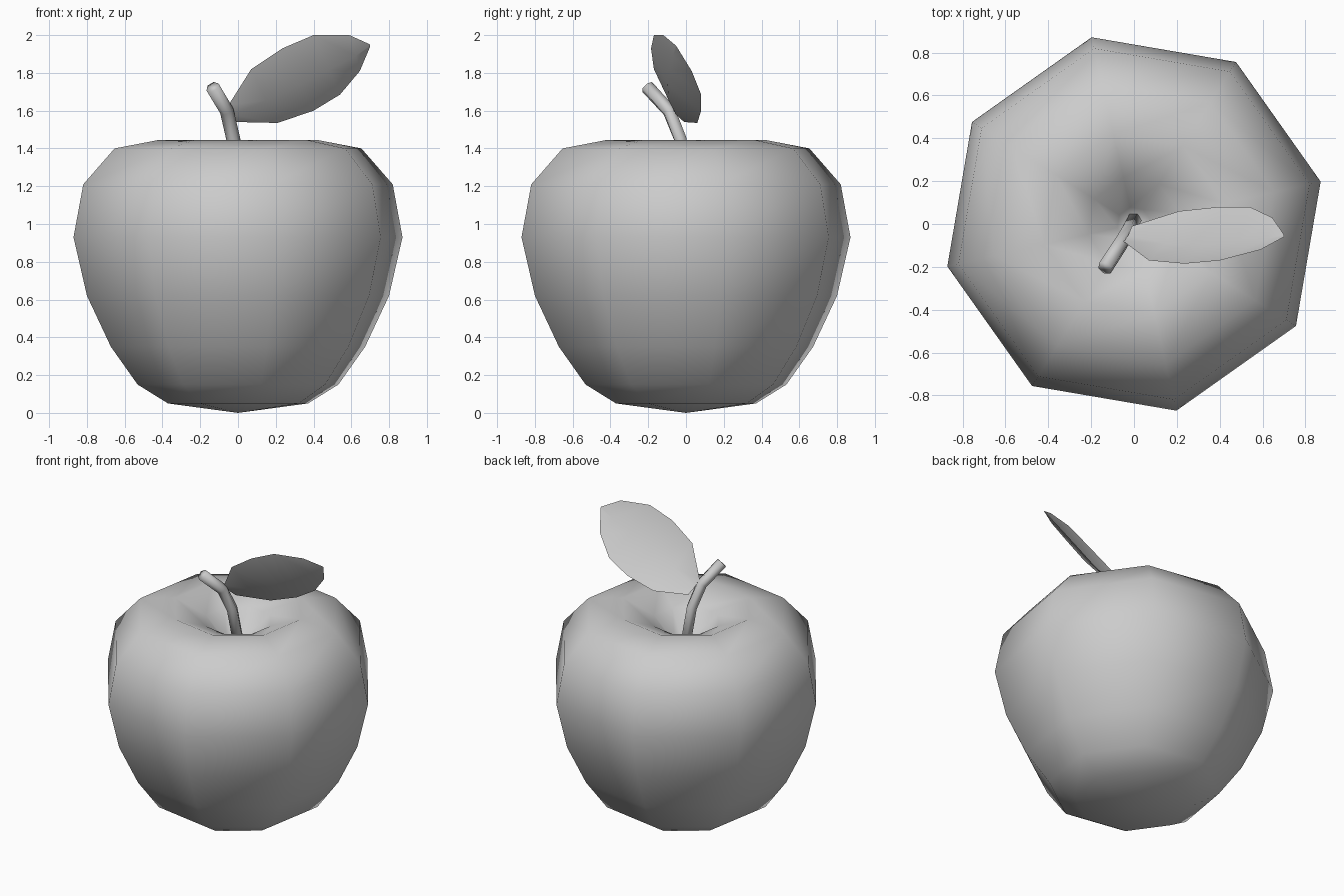
import bpy, bmesh, math
from mathutils import Vector

if "Cube" in bpy.data.objects:
    bpy.data.objects.remove(bpy.data.objects["Cube"])


def make_object(name, bm):
    bmesh.ops.recalc_face_normals(bm, faces=bm.faces)
    for f in bm.faces:
        f.smooth = True
    mesh = bpy.data.meshes.new(name)
    bm.to_mesh(mesh)
    bm.free()
    obj = bpy.data.objects.new(name, mesh)
    bpy.context.collection.objects.link(obj)
    return obj


def bridge(bm, a, b):
    n = len(a)
    for i in range(n):
        j = (i + 1) % n
        bm.faces.new((a[i], a[j], b[j], b[i]))


# apple body: eight-sided lathe with a dimple on top
profile = [(0.38, 0.05), (0.545, 0.15), (0.69, 0.35), (0.82, 0.62),
           (0.893, 0.93), (0.84, 1.21), (0.67, 1.40), (0.43, 1.445),
           (0.22, 1.36), (0.08, 1.20)]
bm = bmesh.new()
rings = []
for r, z in profile:
    angles = [math.radians(12.8 + 45 * i) for i in range(8)]
    rings.append([bm.verts.new((r * math.cos(a), r * math.sin(a), z)) for a in angles])
for lower, upper in zip(rings, rings[1:]):
    bridge(bm, lower, upper)
for ring, z in ((rings[0], 0.0), (rings[-1], 1.15)):
    tip = bm.verts.new((0, 0, z))
    for i in range(8):
        bm.faces.new((ring[i], ring[(i + 1) % 8], tip))
make_object("apple_body", bm)

# bent stem: six-sided tube along a short path
path = [Vector(p) for p in ((0, 0.02, 1.15), (-0.025, -0.03, 1.45),
                            (-0.06, -0.09, 1.60), (-0.135, -0.205, 1.725))]
bm = bmesh.new()
rings = []
for i, p in enumerate(path):
    d = (path[min(i + 1, 3)] - path[max(i - 1, 0)]).normalized()
    u = d.cross(Vector((0, 1, 0))).normalized()
    v = d.cross(u)
    rings.append([bm.verts.new(p + 0.037 * (u * math.cos(k * math.pi / 3)
                                            + v * math.sin(k * math.pi / 3)))
                  for k in range(6)])
for a, b in zip(rings, rings[1:]):
    bridge(bm, a, b)
bm.faces.new(rings[0])
bm.faces.new(rings[-1])
make_object("stem", bm)

# leaf: tilted and cupped, built from matching edge points and a midrib
upper = [(-0.05, -0.08, 1.63), (0.07, -0.17, 1.82), (0.235, -0.185, 1.93),
         (0.40, -0.17, 2.0), (0.59, -0.12, 2.0), (0.70, -0.06, 1.95)]
lower = [(-0.01, -0.01, 1.54), (0.21, 0.06, 1.535), (0.40, 0.08, 1.60),
         (0.54, 0.08, 1.685), (0.645, 0.03, 1.81), (0.70, -0.05, 1.94)]
cup = [0.01, 0.045, 0.055, 0.05, 0.03, 0.0]
belly = Vector((0.25, -0.81, -0.51))
bm = bmesh.new()
rows = []
for a, b, c in zip(upper, lower, cup):
    a, b = Vector(a), Vector(b)
    rows.append([bm.verts.new(a), bm.verts.new((a + b) / 2 + belly * c), bm.verts.new(b)])
for r, s in zip(rows, rows[1:]):
    for k in range(2):
        bm.faces.new((r[k], r[k + 1], s[k + 1], s[k]))
make_object("leaf", bm)
